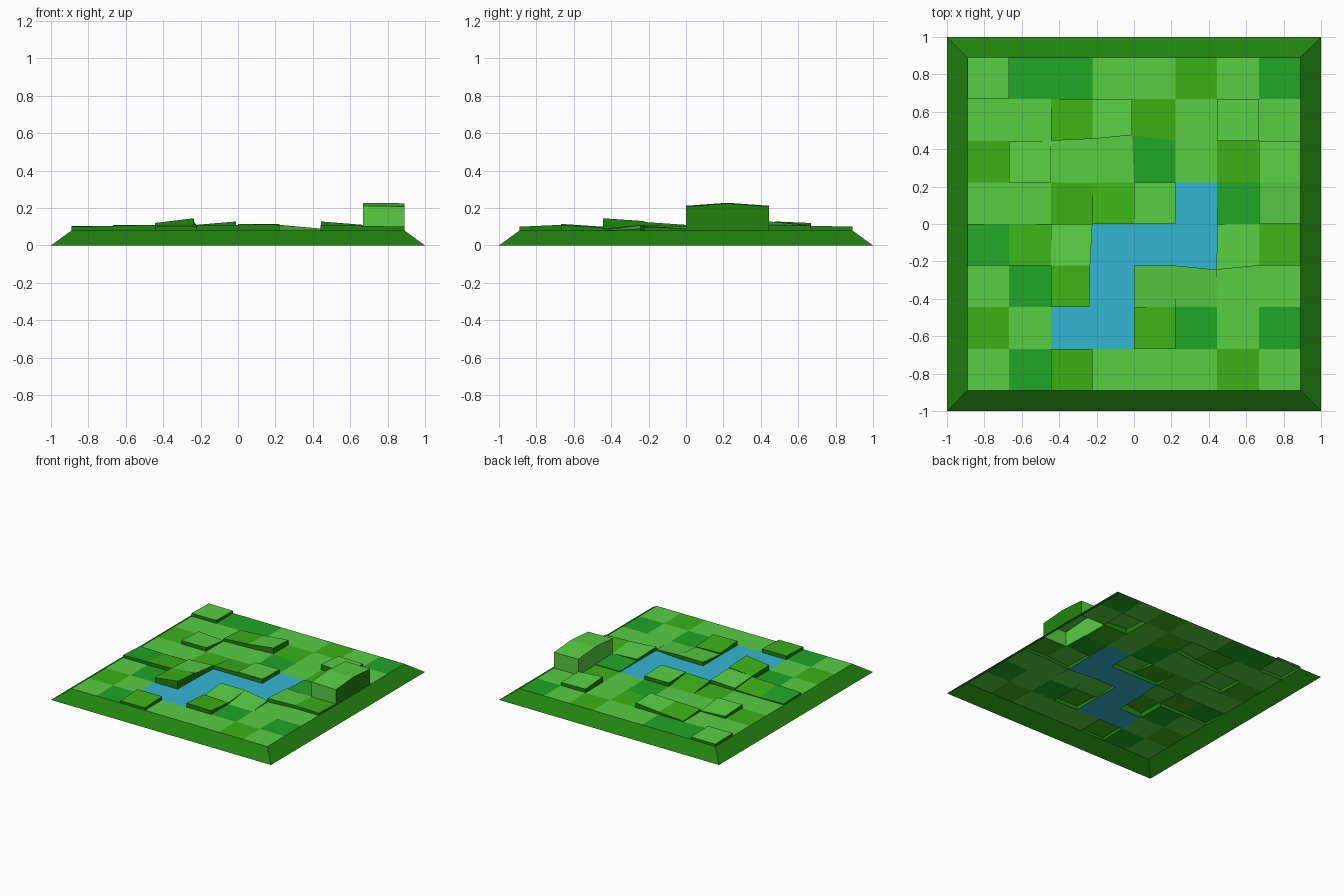
import bpy
import bmesh

if "Cube" in bpy.data.objects:
    bpy.data.objects.remove(bpy.data.objects["Cube"])

BASE, TOP, N = 0.08, 0.89, 8
STEP = 2 * TOP / N


def material(name, rgb):
    m = bpy.data.materials.new(name)
    m.diffuse_color = [(c / 255) ** 2.2 for c in rgb] + [1]
    m.use_nodes = True
    m.node_tree.nodes["Principled BSDF"].inputs["Base Color"].default_value = m.diffuse_color
    return m


MATS = {
    "L": material("light_grass", (88, 205, 68)),
    "M": material("olive_grass", (63, 176, 30)),
    "D": material("deep_grass", (38, 164, 42)),
    "W": material("water", (55, 180, 212)),
    "R": material("earth_edge", (38, 130, 22)),
}
KEYS = list(MATS)


def make_object(name, polys):
    """Each polygon is (corner points, material key)."""
    bm = bmesh.new()
    for pts, key in polys:
        f = bm.faces.new([bm.verts.new(p) for p in pts])
        f.material_index = KEYS.index(key)
    bmesh.ops.remove_doubles(bm, verts=bm.verts, dist=0.0005)
    me = bpy.data.meshes.new(name)
    bm.to_mesh(me)
    bm.free()
    for m in MATS.values():
        me.materials.append(m)
    ob = bpy.data.objects.new(name, me)
    bpy.context.collection.objects.link(ob)


# colour map, back row first
ROWS = ["LDDLLMLD", "LLMLMLLL", "MLLLDLML", "LLMMLWDL",
        "DMLWWWLM", "LDMWLLLL", "MLWWMDLD", "LDMLLLML"]

# corner heights of raised cells, by (row from back, column):
# front-left, front-right, back-right, back-left
RAISED = {
    (0, 0): (.105, .105, .10, .10),
    (1, 2): (.10, .11, .10, .085),
    (1, 3): (.11, .128, .12, .10),
    (1, 6): (.128, .11, .105, .11),
    (2, 1): (.11, .11, .085, .10),
    (2, 7): (.228, .225, .208, .212),
    (3, 7): (.212, .208, .225, .228),
    (3, 3): (.105, .11, .08, .08),
    (3, 4): (.115, .115, .11, .11),
    (3, 6): (.09, .09, .085, .085),
    (4, 0): (.10, .105, .085, .09),
    (4, 1): (.105, .11, .09, .085),
    (4, 2): (.115, .125, .11, .10),
    (4, 6): (.11, .105, .09, .10),
    (4, 7): (.105, .10, .09, .09),
    (5, 2): (.12, .145, .13, .115),
    (5, 4): (.09, .09, .11, .11),
    (5, 5): (.08, .08, .09, .11),
    (6, 4): (.115, .11, .095, .10),
    (7, 2): (.10, .10, .11, .11),
}

# grid points nudged off the regular lattice: (line from front, line from left)
SHIFT = {(6, 4): (-.01, .03), (7, 4): (-.01, 0), (3, 6): (-.004, -.022),
         (3, 3): (-.012, 0), (2, 3): (-.015, 0), (6, 3): (0, .01)}


def grid(j, i):
    dx, dy = SHIFT.get((j, i), (0, 0))
    return (-TOP + i * STEP + dx, -TOP + j * STEP + dy)


def heights(r, c):
    return RAISED.get((r, c), (BASE,) * 4)


# terrain tops and the upright steps between neighbouring cells
ground, water, steps, block = [], [], [], []
for r in range(N):
    for c in range(N):
        j = N - 1 - r
        xy = [grid(j, c), grid(j, c + 1), grid(j + 1, c + 1), grid(j + 1, c)]
        h = heights(r, c)
        tall = max(h) > .2
        key = ROWS[r][c]
        bucket = block if tall else water if key == "W" else ground
        bucket.append(([(*p, z) for p, z in zip(xy, h)], key))
        for k, (dr, dc) in enumerate([(1, 0), (0, 1), (-1, 0), (0, -1)]):
            a, b = k, (k + 1) % 4
            inside = 0 <= r + dr < N and 0 <= c + dc < N
            n = heights(r + dr, c + dc) if inside else (BASE,) * 4
            # matching corners on the neighbour's touching edge
            na, nb = n[(k + 3) % 4], n[(k + 2) % 4]
            da, db = h[a] - na, h[b] - nb
            if da + db < .0015:
                continue
            pts = [(*xy[a], na), (*xy[b], nb)]
            if abs(db) > .0005:
                pts.append((*xy[b], h[b]))
            if abs(da) > .0005:
                pts.append((*xy[a], h[a]))
            (block if tall else steps).append(
                (pts, "L" if tall and k != 1 else "R"))

make_object("meadow", ground)
make_object("river", water)
make_object("step_walls", steps)
make_object("tall_block", block)

# sloping border, open underneath
outer = [(-1, -1), (1, -1), (1, 1), (-1, 1)]
make_object("sloping_border", [
    ([(*outer[k], 0), (*outer[(k + 1) % 4], 0),
      (*[TOP * v for v in outer[(k + 1) % 4]], BASE),
      (*[TOP * v for v in outer[k]], BASE)], "R") for k in range(4)])
